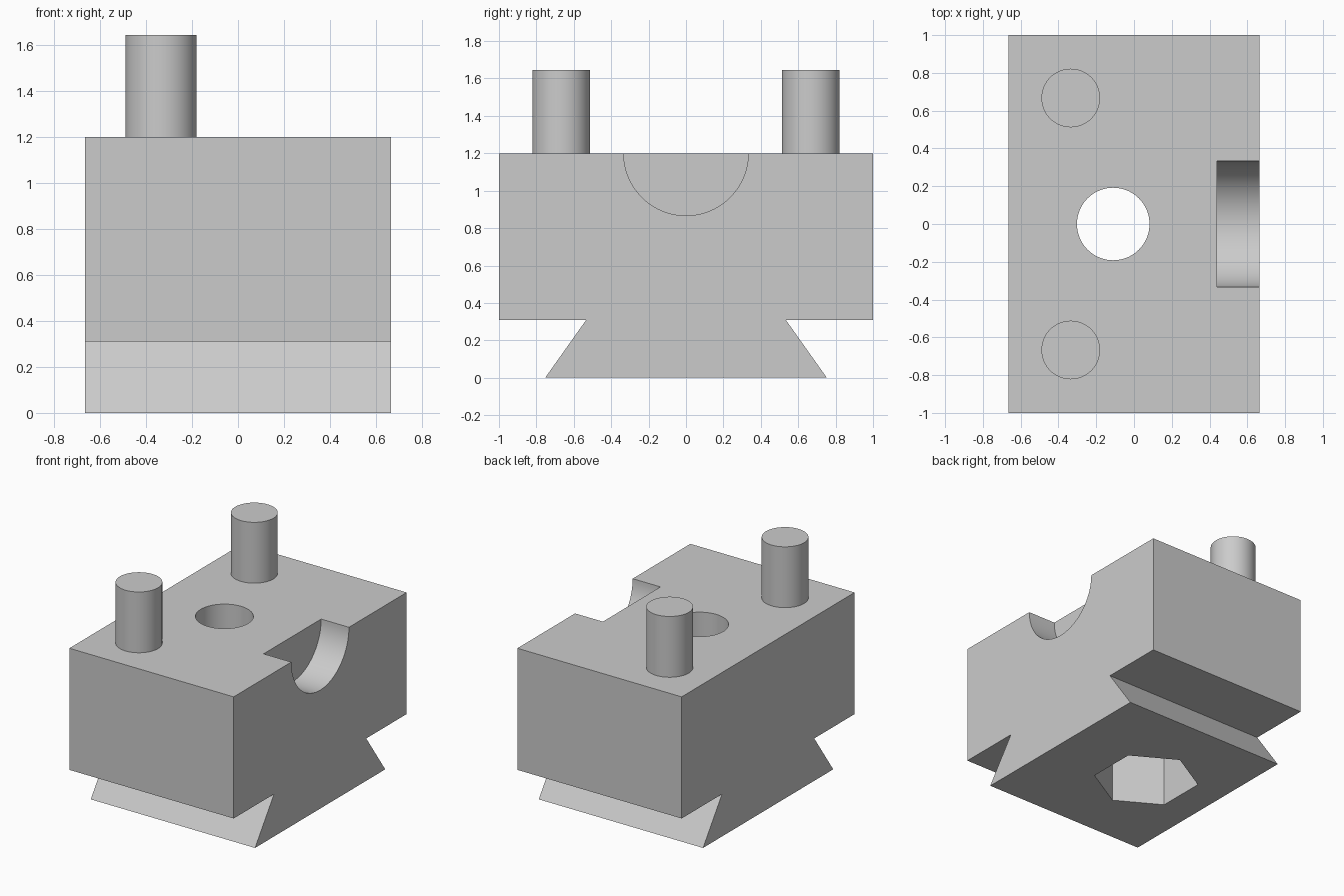
import bpy, bmesh, math
from mathutils import Matrix

cube = bpy.data.objects.get("Cube")
if cube:
    bpy.data.objects.remove(cube, do_unlink=True)

LENGTH_X, TOP_Z, LEDGE_Z = 1.33, 1.2, 0.31
HOLE_X = -0.11

grey = bpy.data.materials.new("light grey")
grey.use_nodes = True
COLOUR = (0.6, 0.6, 0.6, 1)
grey.diffuse_color = COLOUR
grey.node_tree.nodes["Principled BSDF"].inputs["Base Color"].default_value = COLOUR


def add_object(name, bm):
    bmesh.ops.recalc_face_normals(bm, faces=bm.faces)
    mesh = bpy.data.meshes.new(name)
    bm.to_mesh(mesh)
    bm.free()
    mesh.materials.append(grey)
    obj = bpy.data.objects.new(name, mesh)
    bpy.context.collection.objects.link(obj)
    return obj


def cylinder(name, radius, depth, centre, sides=96, turn=Matrix()):
    bm = bmesh.new()
    bmesh.ops.create_cone(bm, cap_ends=True, segments=sides, radius1=radius,
                          radius2=radius, depth=depth,
                          matrix=Matrix.Translation(centre) @ turn)
    return add_object(name, bm)


def smooth(obj):
    bpy.ops.object.select_all(action='DESELECT')
    obj.select_set(True)
    bpy.context.view_layer.objects.active = obj
    bpy.ops.object.shade_smooth_by_angle(angle=math.radians(30))


# Block with a dovetail foot, extruded along x from its end profile
half = [(0.753, 0), (0.533, LEDGE_Z), (1, LEDGE_Z), (1, TOP_Z)]
profile = half + [(-y, z) for y, z in reversed(half)]
bm = bmesh.new()
face = bm.faces.new([bm.verts.new((-LENGTH_X / 2, y, z)) for y, z in profile])
end = bmesh.ops.extrude_face_region(bm, geom=[face])
bmesh.ops.translate(bm, vec=(LENGTH_X, 0, 0),
                    verts=[v for v in end["geom"] if isinstance(v, bmesh.types.BMVert)])
block = add_object("dovetail_block", bm)

# Bolt hole, hexagonal nut pocket underneath and round side notch
cutters = [
    cylinder("bolt_hole_cutter", 0.192, 2, (HOLE_X, 0, 0.8)),
    cylinder("nut_pocket_cutter", 0.363, 0.9, (HOLE_X, 0, 0), sides=6),
    cylinder("side_notch_cutter", 0.333, 0.4, (0.64, 0, TOP_Z),
             turn=Matrix.Rotation(math.pi / 2, 4, 'Y')),
]
bpy.context.view_layer.objects.active = block
for cutter in cutters:
    cutter.hide_render = True
    cut = block.modifiers.new(cutter.name, 'BOOLEAN')
    cut.operation = 'DIFFERENCE'
    cut.solver = 'EXACT'
    cut.object = cutter
    bpy.ops.object.modifier_apply(modifier=cut.name)
for cutter in cutters:
    bpy.data.objects.remove(cutter, do_unlink=True)
smooth(block)

# Locating pins on the top
for name, side in (("front_pin", -1), ("back_pin", 1)):
    smooth(cylinder(name, 0.155, 0.445, (-0.335, 0.667 * side, TOP_Z + 0.2225)))
